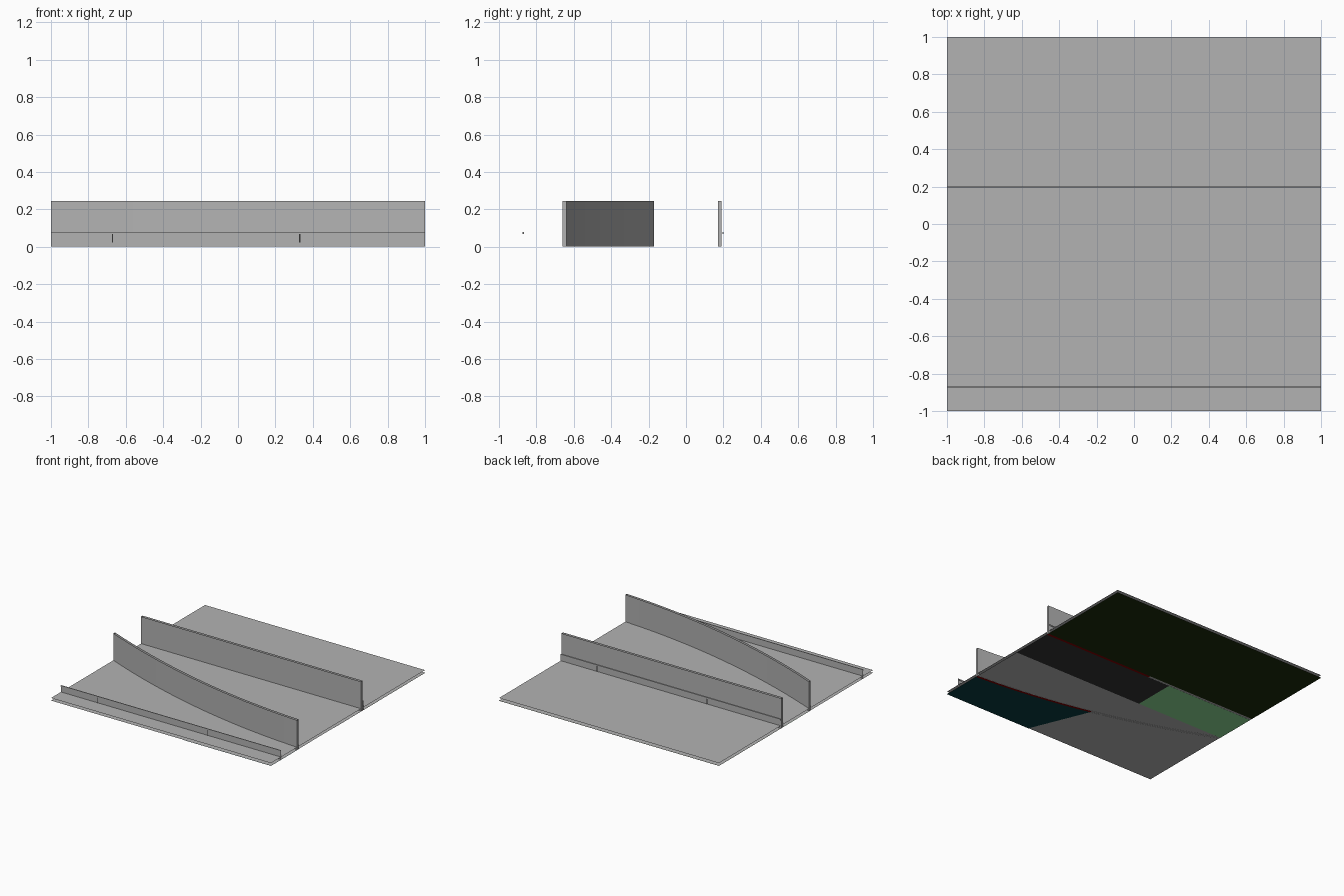
import bpy
import bmesh

if "Cube" in bpy.data.objects:
    bpy.data.objects.remove(bpy.data.objects["Cube"])


def material(name, rgb):
    m = bpy.data.materials.new(name)
    m.diffuse_color = (*rgb, 1)
    m.use_nodes = True
    m.node_tree.nodes["Principled BSDF"].inputs["Base Color"].default_value = m.diffuse_color
    return m


def finish(name, bm, mat):
    me = bpy.data.meshes.new(name)
    bm.to_mesh(me)
    bm.free()
    ob = bpy.data.objects.new(name, me)
    bpy.context.collection.objects.link(ob)
    me.materials.append(mat)
    return ob


def sheet(name, corners, mat):
    bm = bmesh.new()
    bm.faces.new([bm.verts.new(c) for c in corners])
    return finish(name, bm, mat)


def floor(name, x0, x1, y0, y1, z, mat):
    return sheet(name, [(x0, y0, z), (x1, y0, z), (x1, y1, z), (x0, y1, z)], mat)


def box(name, x0, x1, y0, y1, z0, z1, mat):
    bm = bmesh.new()
    bmesh.ops.create_cube(bm, size=1)
    for v in bm.verts:
        v.co = ((x0 + x1) / 2 + v.co.x * (x1 - x0),
                (y0 + y1) / 2 + v.co.y * (y1 - y0),
                (z0 + z1) / 2 + v.co.z * (z1 - z0))
    return finish(name, bm, mat)


HEIGHT = 0.245
THICK = 0.02
TOP = 0.023
N = 24

grey = material("grey", (0.45, 0.45, 0.45))
dark_green = material("dark_green", (0.011, 0.024, 0.003))
light_green = material("light_green", (0.27, 0.7, 0.3))
charcoal = material("charcoal", (0.033, 0.033, 0.033))
teal = material("teal", (0.002, 0.045, 0.05))
red = material("red", (0.2, 0.0, 0.0))


def curve_y(x):
    # centre line of the curved wall
    return -0.415 - 0.235 * x - 0.09 * (1 - x * x)


def straight_y(x):
    return 0.18


def wall(name, path):
    # open-topped hollow wall swept along a centre line, with a red base strip
    bm = bmesh.new()
    rings = []
    for i in range(N + 1):
        x = -1 + 2 * i / N
        y = path(x)
        rings.append([bm.verts.new((x, y + dy, z)) for dy, z in (
            (-THICK / 2, HEIGHT), (-THICK / 2, 0.001),
            (THICK / 2, 0.001), (THICK / 2, HEIGHT))])
    for a, b in zip(rings, rings[1:]):
        for k in (0, 2):
            bm.faces.new((a[k], a[k + 1], b[k + 1], b[k])).smooth = True
    bm.faces.new(rings[0][::-1])
    bm.faces.new(rings[-1])
    ob = finish(name, bm, grey)
    ob.data.set_sharp_from_angle(angle=0.6)
    xs = [i / 12 for i in range(13)]
    sheet(name + "_base", [(x, path(x) - THICK / 2, 0) for x in xs]
          + [(x, path(x) + THICK / 2, 0) for x in reversed(xs)], red)


# Ground surface, its underside and the coloured strips on the underside
floor("ground", -1, 1, -1, 1, TOP, grey)
floor("ground_underside", -1, 1, -1, 1, 0.002, grey)
floor("rear_strip", -1, 1, 0.19, 1, 0, dark_green)
floor("median_strip_dark", -0.2, 1, -0.18, 0.17, 0, charcoal)
floor("median_strip_green", -1, -0.2, -0.18, 0.17, 0, light_green)
edge = [(1 - i / 12, curve_y(1 - i / 12) - THICK / 2, 0) for i in range(13)]
sheet("front_strip", [(0.2, -1, 0), (1, -1, 0)] + edge, teal)

# Walls
wall("straight_wall", straight_y)
wall("curved_wall", curve_y)

# Low barriers: thin panel, top rail and flat posts
for name, y, posts, side in (("front", -0.87, (-0.67, 0.33), -1),
                             ("rear", 0.198, (-0.33, 0.67), 1)):
    sheet(name + "_panel", [(-1, y, 0.002), (1, y, 0.002), (1, y, 0.07), (-1, y, 0.07)], grey)
    box(name + "_rail", -1, 1, y - 0.003, y + 0.003, 0.068, 0.078, grey)
    for x in posts:
        p = y + side * 0.0015
        sheet(name + "_post", [(x - 0.003, p, TOP), (x + 0.003, p, TOP),
                               (x + 0.003, p, 0.07), (x - 0.003, p, 0.07)], charcoal)
